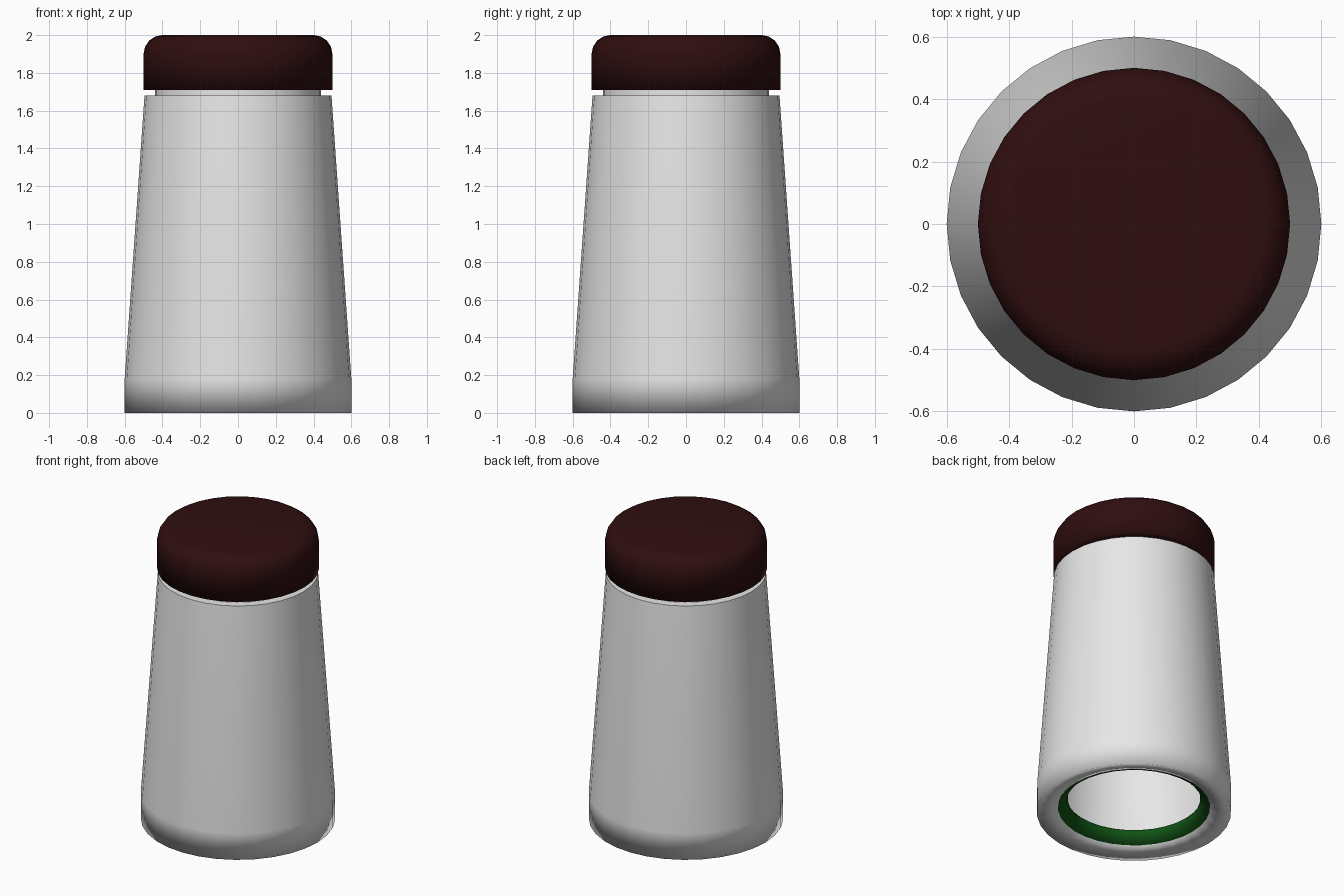
import bpy, bmesh, math

if "Cube" in bpy.data.objects:
    bpy.data.objects.remove(bpy.data.objects["Cube"])

SIDES = 32


def material(name, rgb):
    m = bpy.data.materials.new(name)
    m.diffuse_color = (*rgb, 1)
    m.use_nodes = True
    m.node_tree.nodes["Principled BSDF"].inputs["Base Color"].default_value = m.diffuse_color
    return m


def lathe(name, profile, mat, sharp=(), closed=False):
    """Spin an (r, z) profile round z; r = 0 makes a pole; sharp lists hard profile rows."""
    bm = bmesh.new()
    rows = []
    for r, z in profile:
        if r == 0:
            rows.append([bm.verts.new((0, 0, z))] * SIDES)
        else:
            rows.append([bm.verts.new((r * math.cos(2 * math.pi * i / SIDES),
                                       r * math.sin(2 * math.pi * i / SIDES), z))
                         for i in range(SIDES)])
    count = len(rows) if closed else len(rows) - 1
    for k in range(count):
        a, b = rows[k], rows[(k + 1) % len(rows)]
        for i in range(SIDES):
            j = (i + 1) % SIDES
            corners = list(dict.fromkeys((a[i], a[j], b[j], b[i])))
            bm.faces.new(corners).smooth = True
    for k in sharp:
        for i in range(SIDES):
            e = bm.edges.get((rows[k][i], rows[k][(i + 1) % SIDES]))
            if e:
                e.smooth = False
    bmesh.ops.recalc_face_normals(bm, faces=bm.faces)
    me = bpy.data.meshes.new(name)
    bm.to_mesh(me)
    bm.free()
    me.materials.append(mat)
    ob = bpy.data.objects.new(name, me)
    bpy.context.collection.objects.link(ob)
    return ob


white = material("white ceramic", (0.8, 0.8, 0.8))
dark_red = material("dark red", (0.029, 0.0045, 0.005))
green = material("green", (0.005, 0.085, 0.007))

# Hollow tapered body with neck and open base
lathe("body", [(0.46, 0.04), (0.6, 0.0), (0.6, 0.18), (0.495, 1.68), (0.44, 1.68),
               (0.44, 1.88), (0.41, 1.88), (0.41, 1.66), (0.46, 1.6),
               (0.55, 0.18), (0.46, 0.11)],
      white, sharp=(3, 4, 5, 6, 7, 8, 9, 10), closed=True)

# Cap with rounded top edge
arc = [(0.4 + 0.1 * math.cos(t * math.pi / 8), 1.9 + 0.1 * math.sin(t * math.pi / 8))
       for t in range(5)]
lathe("cap", [(0, 1.89), (0.445, 1.89), (0.445, 1.71), (0.5, 1.71)] + arc + [(0, 2.0)],
      dark_red, sharp=(1, 2))

# Seal ring inside the base opening
lathe("base_seal", [(0.47, 0.035), (0.445, 0.045), (0.42, 0.07), (0.41, 0.1),
                    (0.42, 0.115), (0.47, 0.115)],
      green, sharp=(0, 4, 5), closed=True)
